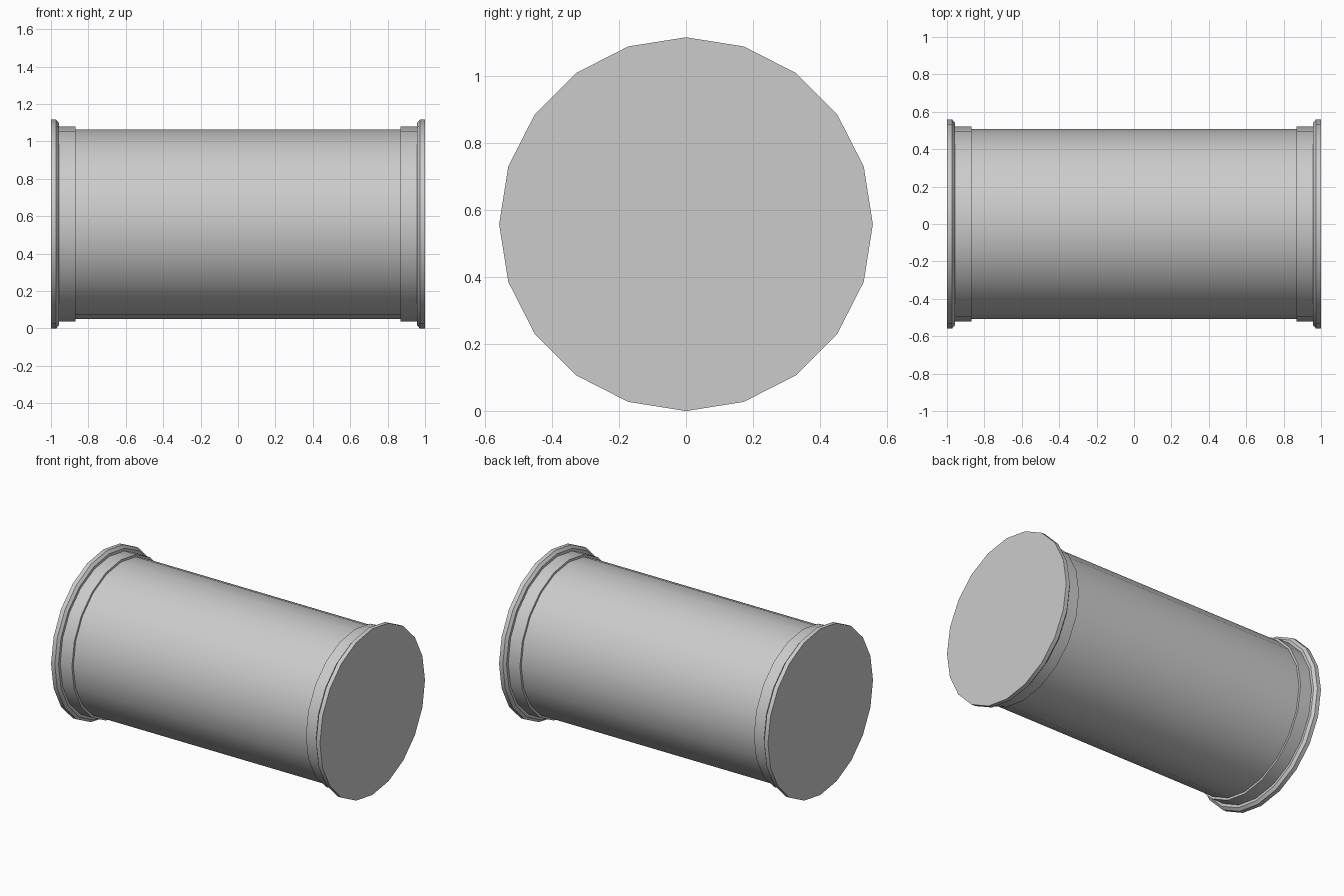
import bpy, bmesh, math

if "Cube" in bpy.data.objects:
    bpy.data.objects.remove(bpy.data.objects["Cube"])

SIDES = 20
AXIS_Z = 0.558


def revolve(name, profile, cap=False):
    """Turn an (x, radius) profile around the drum's long axis."""
    bm = bmesh.new()
    rings = []
    for x, r in profile:
        rings.append([bm.verts.new((x, r * math.sin(math.tau * i / SIDES),
                                    AXIS_Z + r * math.cos(math.tau * i / SIDES)))
                      for i in range(SIDES)])
    for a, b in zip(rings, rings[1:]):
        for i in range(SIDES):
            j = (i + 1) % SIDES
            bm.faces.new((a[i], b[i], b[j], a[j]))
    if cap:
        bm.faces.new(rings[-1])
    bmesh.ops.recalc_face_normals(bm, faces=bm.faces)
    # an open shell may come out inside-out: check a side face
    f = bm.faces[0]
    c = f.calc_center_median()
    toward_middle = -c.x * f.normal.x
    radial = f.normal.y * c.y + f.normal.z * (c.z - AXIS_Z)
    if (toward_middle if abs(f.normal.x) > 0.5 else radial) < 0:
        bmesh.ops.reverse_faces(bm, faces=bm.faces)
    mesh = bpy.data.meshes.new(name)
    bm.to_mesh(mesh)
    bm.free()
    obj = bpy.data.objects.new(name, mesh)
    bpy.context.collection.objects.link(obj)
    bpy.ops.object.select_all(action='DESELECT')
    obj.select_set(True)
    bpy.context.view_layer.objects.active = obj
    bpy.ops.object.shade_smooth_by_angle(angle=math.radians(30))
    return obj


# Main drum wall
revolve("drum_body", [(-0.87, 0.507), (0.87, 0.507)])

# Stepped collar and chamfered, closed rim at each end
end = [(0.87, 0.507), (0.87, 0.522), (0.957, 0.522),
       (0.957, 0.54), (0.972, 0.558), (1.0, 0.558)]
for side, s in (("left", -1), ("right", 1)):
    revolve(f"{side}_end_rim", [(s * x, r) for x, r in end], cap=True)
